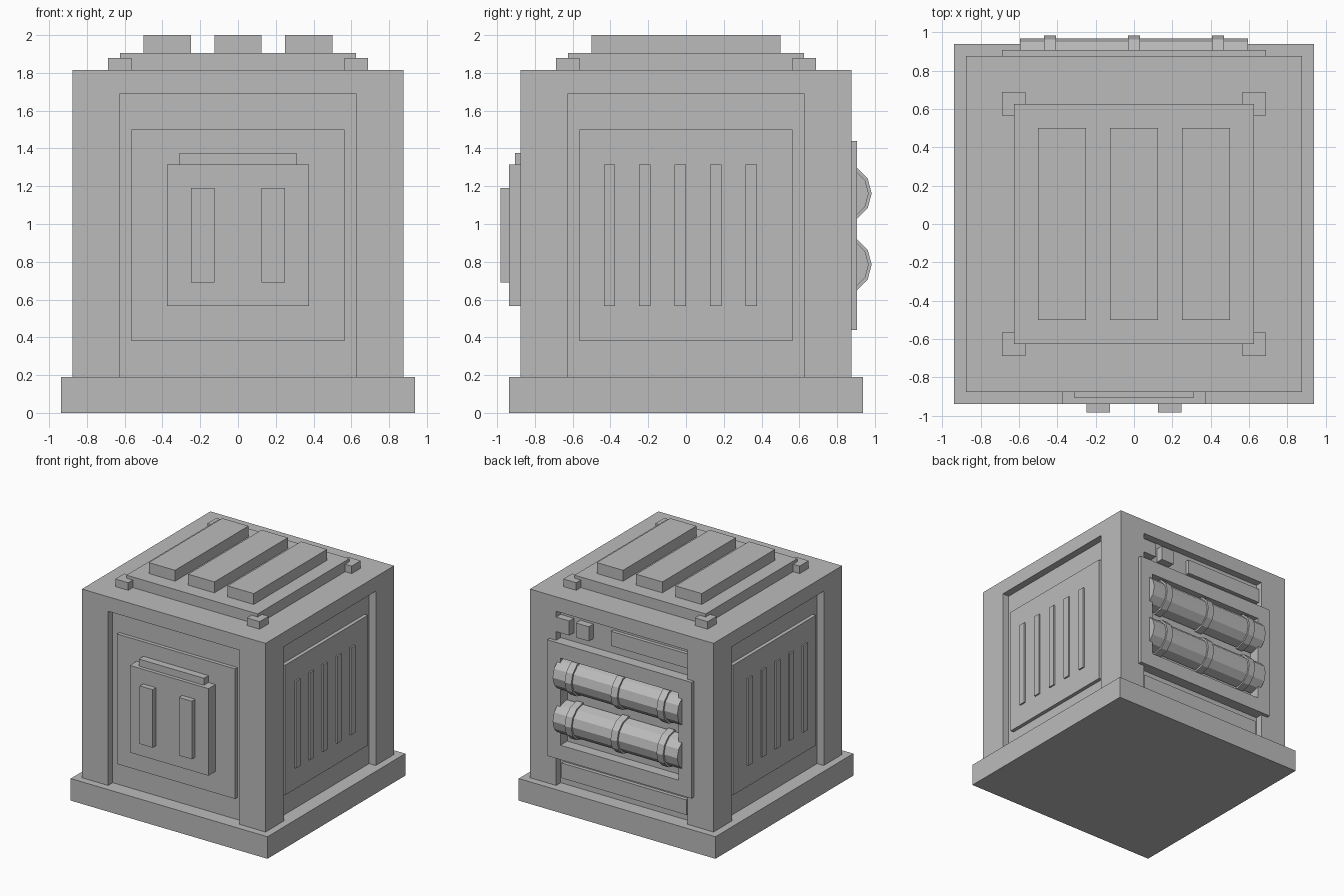
import bpy, bmesh, math
from mathutils import Matrix

if "Cube" in bpy.data.objects:
    bpy.data.objects.remove(bpy.data.objects["Cube"])

grey = bpy.data.materials.new("plain_grey")
grey.diffuse_color = (0.5, 0.5, 0.5, 1)
grey.use_nodes = True
grey.node_tree.nodes["Principled BSDF"].inputs["Base Color"].default_value = grey.diffuse_color


def finish(bm, name):
    bmesh.ops.recalc_face_normals(bm, faces=bm.faces)
    mesh = bpy.data.meshes.new(name)
    bm.to_mesh(mesh)
    bm.free()
    mesh.materials.append(grey)
    ob = bpy.data.objects.new(name, mesh)
    bpy.context.collection.objects.link(ob)
    return ob


def box(name, x, y, z):
    """Box from (min, max) ranges."""
    bm = bmesh.new()
    bmesh.ops.create_cube(bm, size=1)
    for v in bm.verts:
        for i, r in enumerate((x, y, z)):
            v.co[i] = r[0] if v.co[i] < 0 else r[1]
    return finish(bm, name)


def rod(name, x, y, z, radius):
    """Twelve-sided rod along x."""
    bm = bmesh.new()
    bmesh.ops.create_cone(bm, cap_ends=True, segments=12, radius1=radius,
                          radius2=radius, depth=x[1] - x[0])
    bm.transform(Matrix.Translation((sum(x) / 2, y, z)) @ Matrix.Rotation(math.pi / 2, 4, 'Y'))
    return finish(bm, name)


def cut(ob, cutter):
    cutter.hide_render = True
    mod = ob.modifiers.new("cut", 'BOOLEAN')
    mod.operation = 'DIFFERENCE'
    mod.solver = 'EXACT'
    mod.object = cutter
    bpy.context.view_layer.objects.active = ob
    bpy.ops.object.modifier_apply(modifier=mod.name)
    bpy.data.objects.remove(cutter)


def sym(a):
    return (-a, a)


# Plinth and body with a recess in each side
box("plinth", sym(0.9375), sym(0.9375), (0, 0.19))
body = box("body", sym(0.875), sym(0.875), (0.19, 1.815))
W, D, F = 0.625, 0.8125, 0.844       # recess half width, recess floor, panel face
for s in (-1, 1):
    depth = tuple(sorted((s * D, s * 1.0)))
    cut(body, box("recess_cutter", sym(W), depth, (0.1, 1.69)))
    cut(body, box("recess_cutter", depth, sym(W), (0.1, 1.69)))

# Side panels with five raised ribs
for s, side in ((1, "right"), (-1, "left")):
    box(side + "_panel", tuple(sorted((s * 0.80, s * F))), sym(0.5625), (0.38, 1.5))
    for i in range(5):
        y = -0.405 + i * 0.1875
        box(side + "_rib", tuple(sorted((s * 0.83, s * 0.857))), (y - 0.03, y + 0.03), (0.565, 1.315))

# Front panel, box, top ledge and two grips
box("front_panel", sym(0.5625), (-F, -0.80), (0.38, 1.5))
box("front_box", sym(0.375), (-0.9375, -0.83), (0.565, 1.315))
box("front_ledge", sym(0.31), (-0.906, -0.83), (1.315, 1.375))
for s in (-1, 1):
    box("front_grip", tuple(sorted((s * 0.125, s * 0.248))), (-0.983, -0.93), (0.69, 1.19))

# Roof plate, bars and corner blocks
box("roof_plate", sym(0.625), sym(0.625), (1.81, 1.906))
for x in (-0.375, 0, 0.375):
    box("roof_bar", (x - 0.125, x + 0.125), sym(0.5), (1.9, 2.0))
for sx in (-1, 1):
    for sy in (-1, 1):
        box("roof_corner", tuple(sorted((sx * 0.565, sx * 0.6875))),
            tuple(sorted((sy * 0.565, sy * 0.6875))), (1.81, 1.88))

# Back frame holding two banded pipes
frame = box("back_frame", sym(0.6875), (0.81, 0.906), (0.44, 1.44))
cut(frame, box("frame_cutter", sym(0.5625), (0.7, 1.0), (0.565, 1.315)))
for z in (0.785, 1.162):
    rod("back_pipe", sym(0.594), 0.827, z, 0.14)
    for x in (-0.4375, 0, 0.4375):
        rod("pipe_band", (x - 0.031, x + 0.031), 0.827, z, 0.156)

# Small fittings above and below the back frame
for x in (0.5, 0.3125):
    box("back_block", (x, x + 0.125), (0.80, 0.875), (1.515, 1.64))
box("back_upper_strip", (-0.625, 0.125), (0.80, F), (1.515, 1.64))
box("back_lower_strip", sym(0.594), (0.80, F), (0.25, 0.38))
